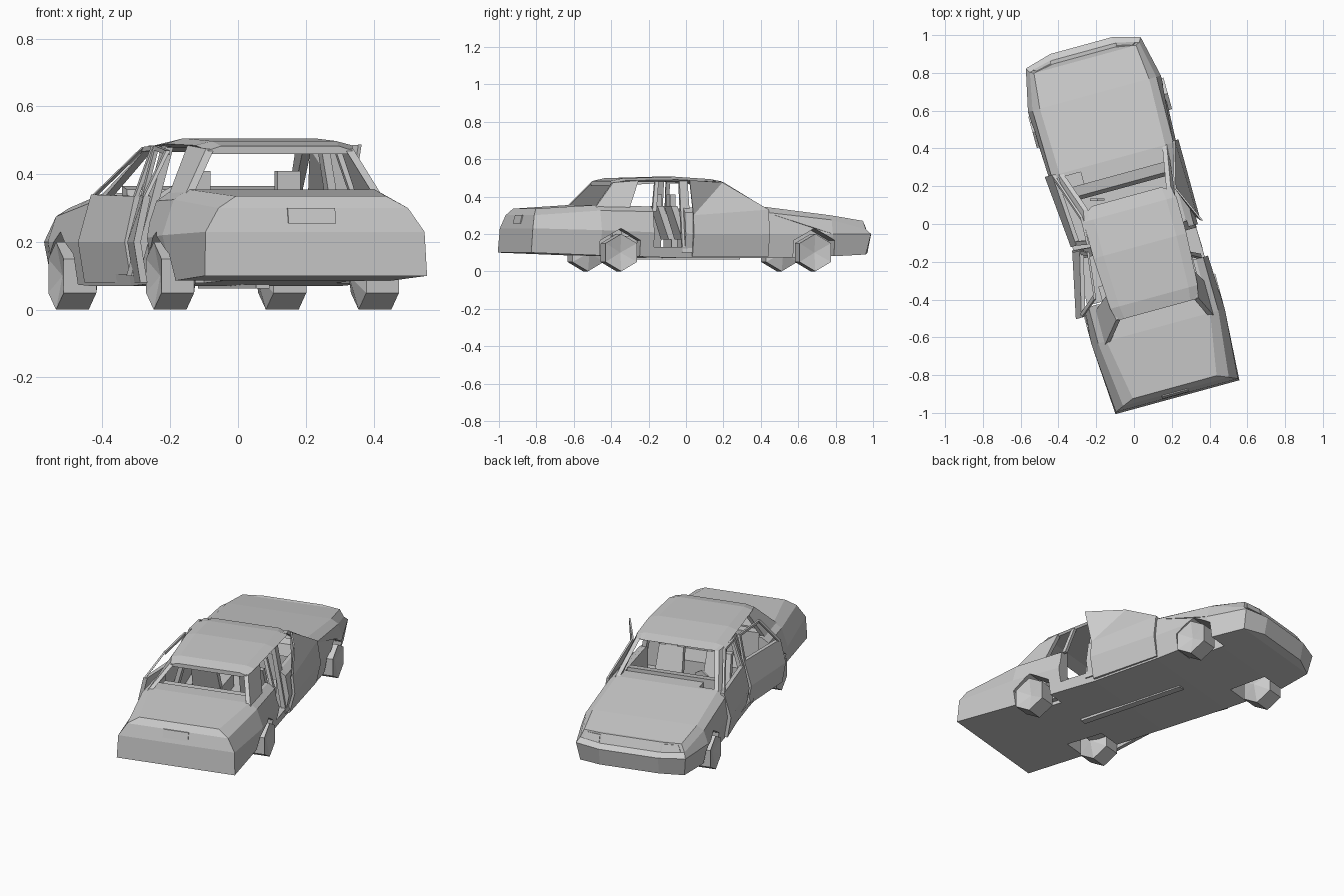
import bpy, bmesh, math
from mathutils import Matrix, Vector

if "Cube" in bpy.data.objects:
    bpy.data.objects.remove(bpy.data.objects["Cube"])

# The car is laid out along its own axis (u right, v forward) and turned as a whole
TURN = Matrix.Rotation(math.radians(15.3), 4, 'Z')
MID = -0.02

grey = bpy.data.materials.new("grey_paint")
grey.diffuse_color = (0.6, 0.6, 0.6, 1)
grey.use_nodes = True
grey.node_tree.nodes["Principled BSDF"].inputs["Base Color"].default_value = grey.diffuse_color


def make(name, verts, faces):
    bm = bmesh.new()
    vs = [bm.verts.new(TURN @ Vector(p)) for p in verts]
    for f in faces:
        bm.faces.new([vs[i] for i in f])
    bmesh.ops.recalc_face_normals(bm, faces=bm.faces)
    me = bpy.data.meshes.new(name)
    bm.to_mesh(me)
    bm.free()
    me.materials.append(grey)
    ob = bpy.data.objects.new(name, me)
    bpy.context.collection.objects.link(ob)
    return ob


def loft(name, stations, mid):
    """Each station: v, half section (half width, z) from bottom to top, v shifts."""
    verts, faces = [], []
    n = len(stations[0][1])
    m = 2 * n
    for v, sec, dv in stations:
        half = [(h, v + d, z) for (h, z), d in zip(sec, dv or [0] * n)]
        verts += [(mid + h, y, z) for h, y, z in half]
        verts += [(mid - h, y, z) for h, y, z in reversed(half)]
    for s in range(len(stations) - 1):
        for i in range(m):
            j = (i + 1) % m
            faces.append((s * m + i, s * m + j, s * m + m + j, s * m + m + i))
    for o in (0, (len(stations) - 1) * m):
        for i in range(n - 1):
            faces.append((o + i, o + i + 1, o + m - 2 - i, o + m - 1 - i))
    return make(name, verts, faces)


def slab(name, pts, offset):
    """Polygon given thickness by an offset vector."""
    n = len(pts)
    off = Vector(offset)
    verts = list(pts) + [Vector(p) + off for p in pts]
    faces = [tuple(range(n)), tuple(range(n, 2 * n))]
    faces += [(i, (i + 1) % n, n + (i + 1) % n, n + i) for i in range(n)]
    return make(name, verts, faces)


def box(name, u0, u1, v0, v1, z0, z1):
    return slab(name, [(u0, v0, z0), (u1, v0, z0), (u1, v1, z0), (u0, v1, z0)], (0, 0, z1 - z0))


def cut(target, cutter):
    cutter.hide_render = True
    mod = target.modifiers.new("cut", 'BOOLEAN')
    mod.operation = 'DIFFERENCE'
    mod.solver = 'EXACT'
    mod.object = cutter
    bpy.context.view_layer.objects.active = target
    bpy.ops.object.modifier_apply(modifier=mod.name)
    bpy.data.objects.remove(cutter)


def hexagon(u, v, z, r):
    return [(u, v + r * math.sin(a * math.pi / 3), z - r * math.cos(a * math.pi / 3)) for a in range(6)]


# Lower body from tail to nose
body = loft("body", [
    (-0.945, [(.34, .10), (.335, .23), (.29, .30), (.23, .335)], (0, .01, .03, .055)),
    (-0.56, [(.33, .085), (.365, .22), (.33, .325), (.285, .355)], None),
    (-0.05, [(.32, .07), (.345, .2), (.325, .315), (.29, .34)], None),
    (0.36, [(.33, .07), (.35, .2), (.335, .315), (.29, .345)], None),
    (0.72, [(.34, .08), (.365, .2), (.34, .275), (.30, .3)], None),
    (0.92, [(.30, .09), (.315, .2), (.30, .225), (.28, .27)], (0, .025, 0, -.01)),
    (0.95, [(.17, .1), (.17, .2), (.17, .22), (.17, .272)], (.015, .035, 0, -.02)),
], MID)

# Wheels and their arches
for name, u, v, side in (("front_right", .355, .62, 1), ("front_left", -.39, .61, -1),
                         ("rear_right", .345, -.453, 1), ("rear_left", -.385, -.465, -1)):
    cut(body, slab("arch_cutter", hexagon(.2 * side, v, .1, .13), (.3 * side, 0, 0)))
    rim = hexagon(u, v, .1, .1)
    inner = hexagon(u - .1 * side, v, .1, .1)
    hubs = [(u - .02 * side, v, .1), (u - .13 * side, v, .1)]
    faces = []
    for i in range(6):
        j = (i + 1) % 6
        faces += [(i, j, 6 + j, 6 + i), (i, j, 12), (6 + i, 6 + j, 13)]
    make(name + "_wheel", rim + inner + hubs, faces)

# Cabin hollow and door openings
cut(body, box("cabin_cutter", -.29, .25, -.47, .275, .1, 1))
cut(body, box("left_cutter", -.6, -.2, -.36, .34, .105, 1))
cut(body, box("right_cutter", .2, .6, -.265, -.09, .13, 1))

# Roof
loft("roof", [
    (0.15, [(.22, .465), (.235, .47), (.19, .48)], (-.03, -.03, 0)),
    (0.08, [(.245, .47), (.255, .48), (.2, .493)], None),
    (-0.12, [(.245, .48), (.255, .49), (.2, .506)], None),
    (-0.40, [(.23, .475), (.24, .485), (.19, .498)], None),
    (-0.47, [(.21, .46), (.222, .47), (.18, .483)], None),
], 0)

# Pillars, one pair each
for tag, s in (("right", 1), ("left", -1)):
    lo = MID + .30 * s
    inward = (-.025 * s, 0, 0)
    slab(tag + "_front_pillar", [(lo, .37, .335), (lo, .315, .335), (.25 * s, .085, .485), (.24 * s, .14, .478)], inward)
    slab(tag + "_rear_pillar", [(lo, -.58, .34), (lo, -.39, .335), (.245 * s, -.33, .485), (.225 * s, -.465, .475)], inward)
    slab(tag + "_centre_pillar", [(MID + .335 * s, -.105, .1), (MID + .335 * s, -.05, .1), (.25 * s, -.06, .485), (.25 * s, -.105, .485)], inward)
slab("right_window_post", [(.30, -.268, .32), (.30, -.245, .32), (.25, -.22, .48), (.25, -.24, .48)], (-.02, 0, 0))

# Right front door with its bent upper panel
slab("right_front_door_lower", [(.315, -.05, .08), (.32, .37, .08), (.345, .37, .2), (.345, -.05, .2)], (-.015, 0, 0))
slab("right_front_door_upper", [(.345, -.05, .2), (.345, .37, .2), (.325, .37, .33), (.335, -.05, .3)], (-.015, 0, 0))
slab("right_window_panel_front", [(.335, -.05, .3), (.325, .37, .33), (.265, .13, .475)], (-.01, 0, 0))
slab("right_window_panel_rear", [(.335, -.05, .3), (.265, .13, .475), (.357, -.077, .487)], (-.01, 0, 0))


# Left doors standing ajar, each with a window frame
def door(name, front, rear, top_front, top_rear):
    (uf, vf), (ur, vr) = front, rear
    t = (.022, 0, 0)
    slab(name + "_lower", [(uf + .02, vf, .08), (ur + .02, vr, .08), (ur, vr, .2), (uf, vf, .2)], t)
    slab(name + "_upper", [(uf, vf, .2), (ur, vr, .2), (ur + .03, vr, .335), (uf + .04, vf, .34)], t)
    for part, a, b in (("front_frame", (uf + .04, vf, .335), top_front),
                       ("rear_frame", (ur + .03, vr, .33), top_rear),
                       ("top_frame", top_front, top_rear)):
        d = Vector((0, 0, -.014)) if part == "top_frame" else Vector((0, .022 if part == "rear_frame" else -.022, 0))
        slab(name + "_" + part, [a, b, Vector(b) + d, Vector(a) + d], (.012, 0, 0))


door("left_front_door", (-.39, .365), (-.355, -.03), (-.265, .11, .48), (-.27, -.04, .485))
door("left_rear_door", (-.355, -.06), (-.43, -.405), (-.28, -.08, .485), (-.31, -.33, .47))

# Seats with head rests
for tag, u in (("left", -.155), ("right", .12)):
    box(tag + "_seat_base", u - .085, u + .085, -.06, .13, .1, .18)
    slab(tag + "_seat_back", [(u - .08, -.04, .17), (u + .08, -.04, .17), (u + .07, -.1, .35), (u - .07, -.1, .35)], (0, -.035, 0))
    box(tag + "_head_rest", u - .035, u + .035, -.13, -.1, .35, .41)
box("rear_bench", -.27, .23, -.42, -.27, .1, .19)
box("rear_bench_back", -.27, .23, -.47, -.42, .1, .345)

# Dashboard hood and steering wheel
slab("dashboard", [(-.28, .275, .29), (-.28, .2, .29), (-.28, .22, .355), (-.28, .275, .365)], (.52, 0, 0))
slab("steering_wheel", hexagon(-.155, .17, .32, .045), (0.012, 0, 0)).data.transform(
    TURN @ Matrix.Translation((-.155, .17, .32)) @ Matrix.Rotation(math.radians(75), 4, 'Z')
    @ Matrix.Translation((.155, -.17, -.32)) @ TURN.inverted())

# Rear plate and headlamp panels
slab("rear_plate", [(-.1, -.933, .255), (.045, -.933, .255), (.045, -.921, .3), (-.1, -.921, .3)], (0, .006, 0))
for tag, s in (("right", 1), ("left", -1)):
    slab(tag + "_headlamp", [(MID + .18 * s, .952, .225), (MID + .28 * s, .928, .228),
                             (MID + .265 * s, .917, .262), (MID + .18 * s, .936, .264)], (0, -.006, 0))

# Underbody rail
box("underbody_rail", -.04, 0, -.35, .3, .062, .075)
